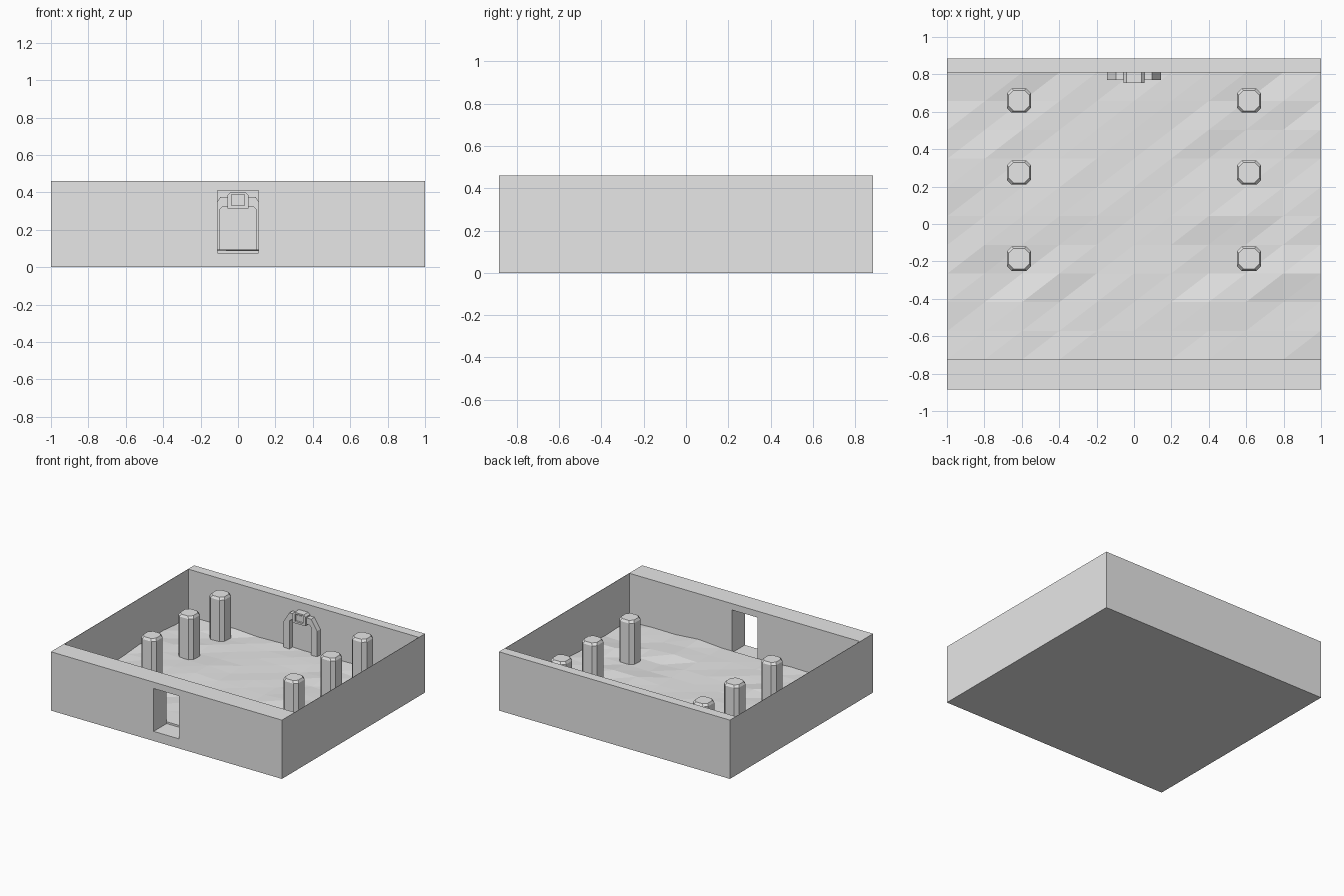
import bpy
import bmesh
import random
from mathutils import Vector

random.seed(4)
if "Cube" in bpy.data.objects:
    bpy.data.objects.remove(bpy.data.objects["Cube"])

stone = bpy.data.materials.new("light grey stone")
stone.use_nodes = True
GREY = (0.8, 0.8, 0.8, 1)
stone.diffuse_color = GREY
stone.node_tree.nodes["Principled BSDF"].inputs["Base Color"].default_value = GREY


def finish(name, bm):
    """Turn a bmesh into a named stone object."""
    bmesh.ops.recalc_face_normals(bm, faces=bm.faces)
    mesh = bpy.data.meshes.new(name)
    bm.to_mesh(mesh)
    bm.free()
    mesh.materials.append(stone)
    obj = bpy.data.objects.new(name, mesh)
    bpy.context.collection.objects.link(obj)
    return obj


def box(name, low, high):
    bm = bmesh.new()
    bmesh.ops.create_cube(bm, size=1)
    low, high = Vector(low), Vector(high)
    for v in bm.verts:
        v.co = (low + high) / 2 + v.co * (high - low)
    return finish(name, bm)


def front_prism(name, outline, y_front, y_back):
    """Extrude an outline of (x, z) points from front to back."""
    bm = bmesh.new()
    face = bm.faces.new([bm.verts.new((x, y_front, z)) for x, z in outline])
    moved = bmesh.ops.extrude_face_region(bm, geom=[face], use_keep_orig=True)["geom"]
    for v in moved:
        if isinstance(v, bmesh.types.BMVert):
            v.co.y = y_back
    return finish(name, bm)


def cut(target, cutter):
    cutter.hide_render = True
    mod = target.modifiers.new("cut", 'BOOLEAN')
    mod.operation = 'DIFFERENCE'
    mod.solver = 'EXACT'
    mod.object = cutter
    bpy.context.view_layer.objects.active = target
    bpy.ops.object.modifier_apply(modifier=mod.name)
    bpy.data.objects.remove(cutter)


# Room shell: thick front and back walls, paper-thin sides, front doorway
FRONT, BACK, SIDE = -0.725, 0.81, 0.997
walls = box("room_walls", (-1, -0.885, 0), (1, 0.885, 0.46))
cut(walls, box("room_cutter", (-SIDE, FRONT, 0.05), (SIDE, BACK, 0.6)))
cut(walls, box("door_cutter", (-0.11, -1, 0.075), (0.11, FRONT + 0.1, 0.41)))

# Uneven low-poly ground with a skirt down into the shell
N = 10
bm = bmesh.new()
grid = []
for i in range(N + 1):
    row = []
    for j in range(N + 1):
        x = -SIDE + 2 * SIDE * i / N
        y = FRONT + (BACK - FRONT) * j / N
        bump = 0.004 if abs(x) < 0.25 else 0.012
        row.append(bm.verts.new((x, y, 0.092 + random.uniform(-bump, bump))))
    grid.append(row)
for i in range(N):
    for j in range(N):
        a, b = grid[i][j], grid[i + 1][j]
        c, d = grid[i + 1][j + 1], grid[i][j + 1]
        bm.faces.new((a, b, c))
        bm.faces.new((a, c, d))
rim = [e for e in bm.edges if e.is_boundary]
for v in bmesh.ops.extrude_edge_only(bm, edges=rim)["geom"]:
    if isinstance(v, bmesh.types.BMVert):
        v.co.z = 0.05
finish("ground", bm)


# Pillars: chamfered square shafts with a bevelled top
def pillar(name, x, y):
    bm = bmesh.new()
    rings = []
    for half, z in ((0.065, 0.05), (0.065, 0.41), (0.055, 0.428)):
        inner = half - 0.026
        corners = [(half, -inner), (half, inner), (inner, half), (-inner, half)]
        corners += [(-px, -py) for px, py in corners]
        rings.append([bm.verts.new((x + px, y + py, z)) for px, py in corners])
    for low, high in zip(rings, rings[1:]):
        for k in range(8):
            n = (k + 1) % 8
            bm.faces.new((low[k], low[n], high[n], high[k]))
    bm.faces.new(rings[0])
    bm.faces.new(rings[-1])
    finish(name, bm)


for side, x in (("left", 0.615), ("right", -0.615)):
    for place, y in (("front", -0.185), ("middle", 0.275), ("back", 0.66)):
        pillar(f"{side}_{place}_pillar", x, y)

# Blind arch on the back wall, outlined on one side and mirrored
outer = [(0.145, 0.06), (0.145, 0.295), (0.095, 0.375)]
inner = [(0.08, 0.325), (0.095, 0.31), (0.095, 0.06)]
half = outer + [(0.0, 0.375), (0.0, 0.325)] + inner
arch = front_prism("back_arch", half, 0.77, BACK + 0.005)
mirror = arch.modifiers.new("mirror", 'MIRROR')
mirror.use_clip = True

# Keystone block with a sunken square panel
right = [(0.055, 0.315), (0.055, 0.385), (0.04, 0.4)]
outline = right + [(-x, z) for x, z in reversed(right)]
keystone = front_prism("arch_keystone", outline, 0.755, BACK + 0.005)
cut(keystone, box("panel_cutter", (-0.035, 0.7, 0.33), (0.035, 0.772, 0.388)))
